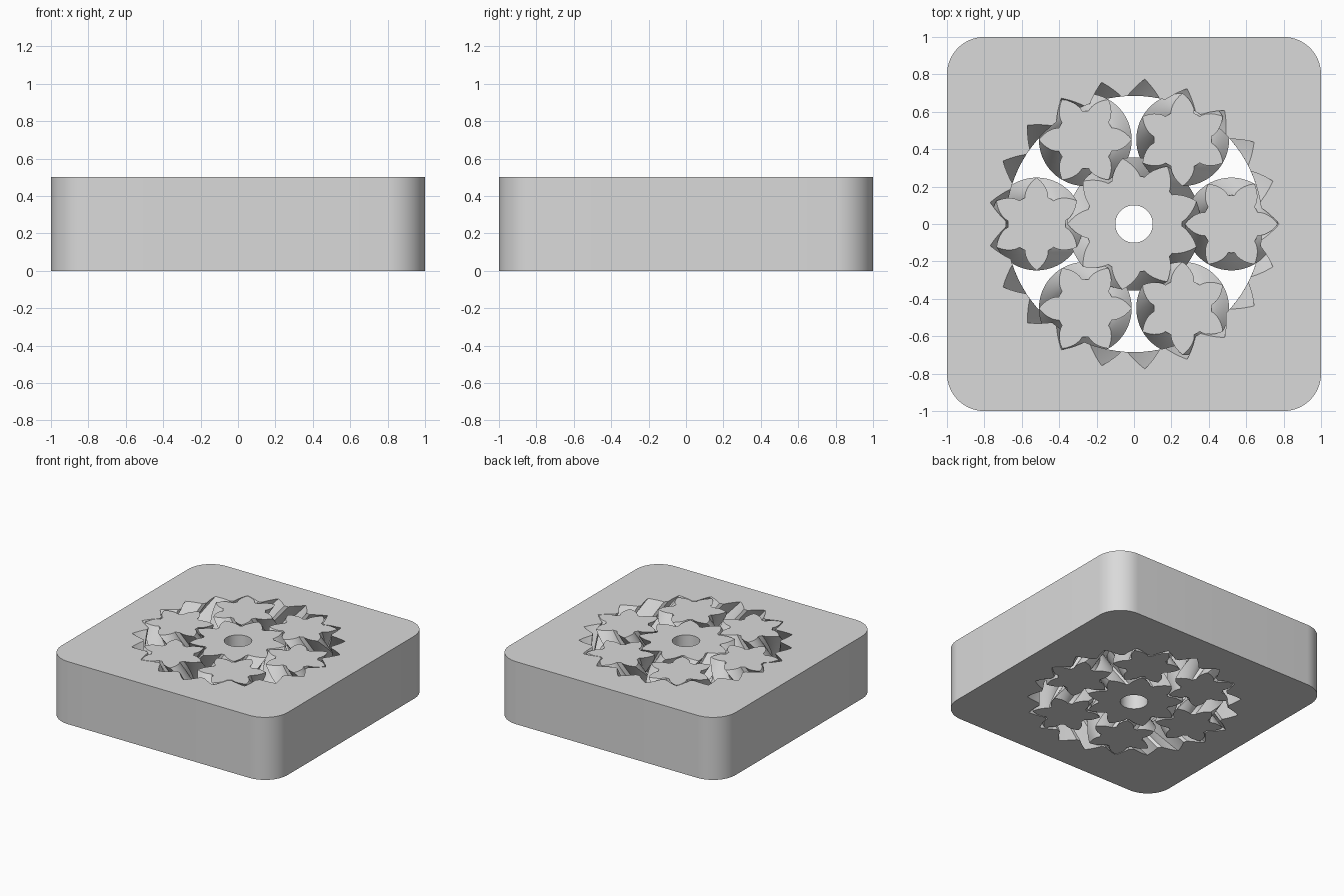
import bpy, bmesh, math

if "Cube" in bpy.data.objects:
    bpy.data.objects.remove(bpy.data.objects["Cube"])

HEIGHT = 0.5          # thickness of the whole mechanism
MODULE = 0.0694       # pitch diameter per tooth
PRESSURE = math.radians(45)
SUN, PLANET, RING = 9, 6, 21
STEPS = 14            # twist slices in each half of a herringbone

grey = bpy.data.materials.new("plain_grey")
grey.diffuse_color = (0.7, 0.7, 0.7, 1)
grey.use_nodes = True
grey.node_tree.nodes["Principled BSDF"].inputs["Base Color"].default_value = grey.diffuse_color


def circle(r, n=64):
    return [(r * math.cos(2 * math.pi * i / n), r * math.sin(2 * math.pi * i / n)) for i in range(n)]


def rounded_square(half, r, n=14):
    pts = []
    for q in range(4):
        a0 = q * math.pi / 2
        cx = (half - r) * (1 if q in (0, 3) else -1)
        cy = (half - r) * (1 if q in (0, 1) else -1)
        for i in range(n + 1):
            a = a0 + math.pi / 2 * i / n
            pts.append((cx + r * math.cos(a), cy + r * math.sin(a)))
    return pts


def gear_outline(teeth, root, tip, flank=7):
    """Pointed involute teeth, the first one centred on +x."""
    base = teeth * MODULE / 2 * math.cos(PRESSURE)

    def inv(r):
        a = math.acos(min(1, base / r))
        return math.tan(a) - a

    pitch = 2 * math.pi / teeth
    radii = [root + (tip - root) * i / flank for i in range(flank + 1)]
    side = [(r, inv(tip) - inv(r)) for r in radii]
    tooth = [(r, -h) for r, h in side] + [(r, h) for r, h in side[-2::-1]]
    tooth.append((root, pitch / 2))          # middle of the gap
    return [(r * math.cos(a + k * pitch), r * math.sin(a + k * pitch))
            for k in range(teeth) for r, a in tooth]


def wall(bm, outline, twist=0.0):
    """Side wall; a twist turns it that far at mid height and back again."""
    levels = [i / (2 * STEPS) for i in range(2 * STEPS + 1)] if twist else [0, 1]
    rows = []
    for t in levels:
        a = twist * (1 - abs(2 * t - 1))
        c, s = math.cos(a), math.sin(a)
        rows.append([bm.verts.new((x * c - y * s, x * s + y * c, t * HEIGHT)) for x, y in outline])
    n = len(outline)
    for lo, hi in zip(rows, rows[1:]):
        for i in range(n):
            j = (i + 1) % n
            bm.faces.new((lo[i], lo[j], hi[j], hi[i]))
    return rows[0], rows[-1]


def part(name, walls, location=(0, 0), turn=0.0):
    """Solid between an outer wall and an optional inner wall."""
    bm = bmesh.new()
    ends = [wall(bm, *w) for w in walls]
    for k in (0, 1):
        if len(ends) == 1:
            bm.faces.new(ends[0][k])
        else:
            edges = [bm.edges.get((e[k][i - 1], e[k][i])) for e in ends for i in range(len(e[k]))]
            bmesh.ops.triangle_fill(bm, edges=edges, use_beauty=True)
    bmesh.ops.recalc_face_normals(bm, faces=bm.faces[:])
    mesh = bpy.data.meshes.new(name)
    bm.to_mesh(mesh)
    bm.free()
    mesh.materials.append(grey)
    obj = bpy.data.objects.new(name, mesh)
    obj.location = (*location, 0)
    obj.rotation_euler.z = turn
    bpy.context.collection.objects.link(obj)
    bpy.ops.object.select_all(action='DESELECT')
    obj.select_set(True)
    bpy.context.view_layer.objects.active = obj
    bpy.ops.object.shade_smooth_by_angle(angle=math.radians(30))
    return obj


# each half of the herringbone twists by one whole tooth
def one_tooth(n):
    return 2 * math.pi / n


# square housing with the internal ring gear
part("ring_housing", [(rounded_square(1.0, 0.2),),
                      (gear_outline(RING, 0.685, 0.777), one_tooth(RING))])

# sun gear with its round bore, a tooth pointing to -x
part("sun_gear", [(gear_outline(SUN, 0.257, 0.356), -one_tooth(SUN)),
                  (circle(0.1),)], turn=math.pi)

# planet gears, each rolled into mesh with the ring
orbit = MODULE * (SUN + PLANET) / 2
planet_outline = gear_outline(PLANET, 0.154, 0.248)
for k in range(6):
    a = k * math.pi / 3
    part(f"planet_gear_{k + 1}", [(planet_outline, one_tooth(PLANET))],
         location=(orbit * math.cos(a), orbit * math.sin(a)),
         turn=a * (1 - RING / PLANET))
